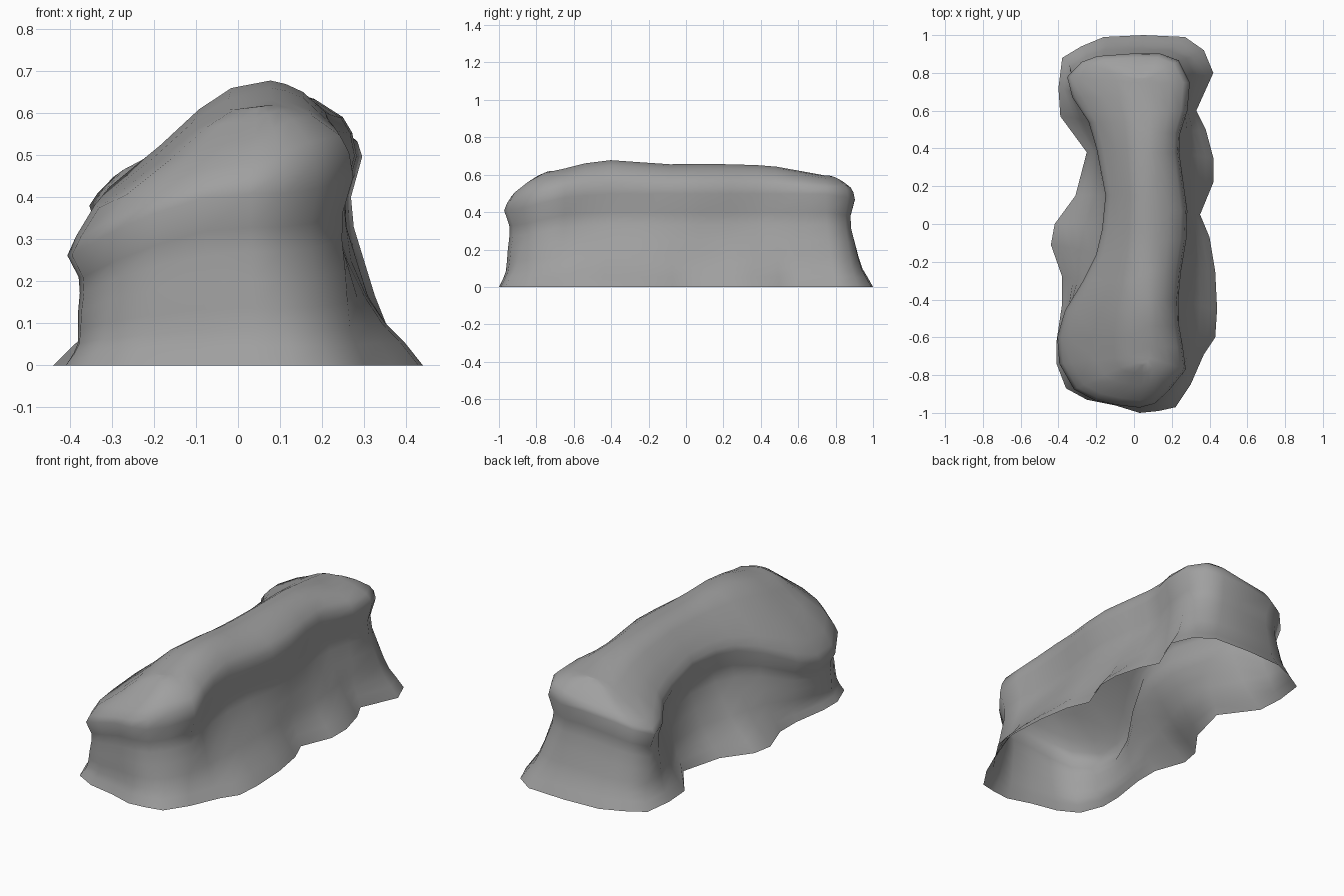
import bpy
import bmesh
from mathutils import Vector

cube = bpy.data.objects.get("Cube")
if cube:
    bpy.data.objects.remove(cube, do_unlink=True)

# Stone colour
stone = bpy.data.materials.new("grey stone")
stone.use_nodes = True
stone.diffuse_color = (0.35, 0.35, 0.35, 1)
shader = stone.node_tree.nodes["Principled BSDF"]
shader.inputs["Base Color"].default_value = stone.diffuse_color
shader.inputs["Roughness"].default_value = 0.9

# Matching outline points: foot x, foot y, rim x, rim y, rim height
right_outline = [
    (.03, -1, .03, -.975, .41), (.13, -.99, .11, -.955, .41),
    (.22, -.97, .19, -.88, .42), (.30, -.85, .28, -.77, .45),
    (.37, -.69, .26, -.65, .48), (.43, -.6, .24, -.54, .49),
    (.44, -.45, .235, -.4, .5), (.43, -.25, .25, -.25, .5),
    (.4, -.07, .28, -.08, .5), (.35, .05, .285, .07, .5),
    (.42, .22, .26, .24, .5), (.42, .35, .24, .38, .5),
    (.38, .5, .245, .48, .5), (.33, .6, .285, .6, .5),
    (.42, .8, .3, .75, .5), (.37, .92, .24, .87, .48),
    (.27, .99, .14, .905, .47)]
left_outline = [
    (.05, 1, 0, .905, .47), (-.16, .99, -.2, .89, .45),
    (-.28, .94, -.28, .86, .42), (-.38, .88, -.36, .78, .38),
    (-.4, .72, -.33, .67, .4), (-.39, .57, -.24, .54, .43),
    (-.25, .38, -.2, .4, .45), (-.31, .15, -.15, .15, .47),
    (-.42, 0, -.17, -.03, .47), (-.44, -.11, -.2, -.16, .45),
    (-.38, -.28, -.27, -.3, .4), (-.38, -.42, -.37, -.46, .31),
    (-.41, -.62, -.41, -.6, .26), (-.41, -.74, -.4, -.74, .26),
    (-.36, -.87, -.32, -.88, .31), (-.25, -.93, -.21, -.935, .36),
    (-.1, -.96, -.09, -.96, .4)]
outline = right_outline + left_outline

# Crest height along the length
crest_line = [(-.7, .62), (-.53, .665), (-.4, .68), (-.1, .655), (.1, .66),
              (.45, .65), (.75, .595)]

# Wall levels: share of the way to the rim, inward pinch, share of rim height
wall_levels = [(0, 0, 0), (.12, .018, .11), (.3, .028, .2), (.52, .028, .33),
               (.74, .028, .5), (.92, .032, .66), (1, .03, .8), (1, 0, 1)]
# Cap levels: share of the way to the crest, share of the rise on the left and right
cap_levels = [(.05, .12, .34), (.14, .31, .57), (.44, .59, .85),
              (.66, .83, .95), (.84, .97, 1)]


def crest_point(y):
    """Point on the crest nearest to the given y."""
    y = max(crest_line[0][0], min(crest_line[-1][0], y))
    for (y_a, z_a), (y_b, z_b) in zip(crest_line, crest_line[1:]):
        if y <= y_b:
            return Vector((.05, y, z_a + (z_b - z_a) * (y - y_a) / (y_b - y_a)))


def wall_point(row, level):
    share, pinch, rise = level
    foot, rim = Vector((row[0], row[1], 0)), Vector((row[2], row[3], 0))
    inward = crest_point(row[3]) - rim
    inward.z = 0
    point = foot.lerp(rim, share) + inward.normalized() * pinch
    point.z = row[4] * rise
    return point


def cap_point(row, level):
    share, left_rise, right_rise = level
    rim, crest = Vector(row[2:]), crest_point(row[3])
    side = max(0, min(1, rim.x / .2))
    point = rim.lerp(crest, share)
    point.z = rim.z + (crest.z - rim.z) * (left_rise + (right_rise - left_rise) * side)
    return point


# Rock shell, open underneath
bm = bmesh.new()
rings = [[bm.verts.new(wall_point(r, lv)) for r in outline] for lv in wall_levels]
rings += [[bm.verts.new(cap_point(r, lv)) for r in outline] for lv in cap_levels]
count = len(outline)
for lower, upper in zip(rings, rings[1:]):
    for i in range(count):
        j = (i + 1) % count
        bm.faces.new((lower[i], lower[j], upper[j], upper[i]))

# Crest strip joining the two sides
top = rings[-1]
for i in range(count // 2):
    strip = [top[i], top[i + 1], top[-i - 1], top[-i % count]]
    bm.faces.new(list(dict.fromkeys(strip)))

# Soften the shell above the foot
bmesh.ops.smooth_vert(bm, verts=[v for ring in rings[1:] for v in ring], factor=.15,
                      use_axis_x=True, use_axis_y=True, use_axis_z=True)
bmesh.ops.recalc_face_normals(bm, faces=bm.faces)
if sum(f.normal.z for f in bm.faces) < 0:
    bmesh.ops.reverse_faces(bm, faces=bm.faces)

mesh = bpy.data.meshes.new("rock_shell")
bm.to_mesh(mesh)
bm.free()
mesh.materials.append(stone)
rock = bpy.data.objects.new("rock_shell", mesh)
bpy.context.collection.objects.link(rock)
for polygon in mesh.polygons:
    polygon.use_smooth = True
